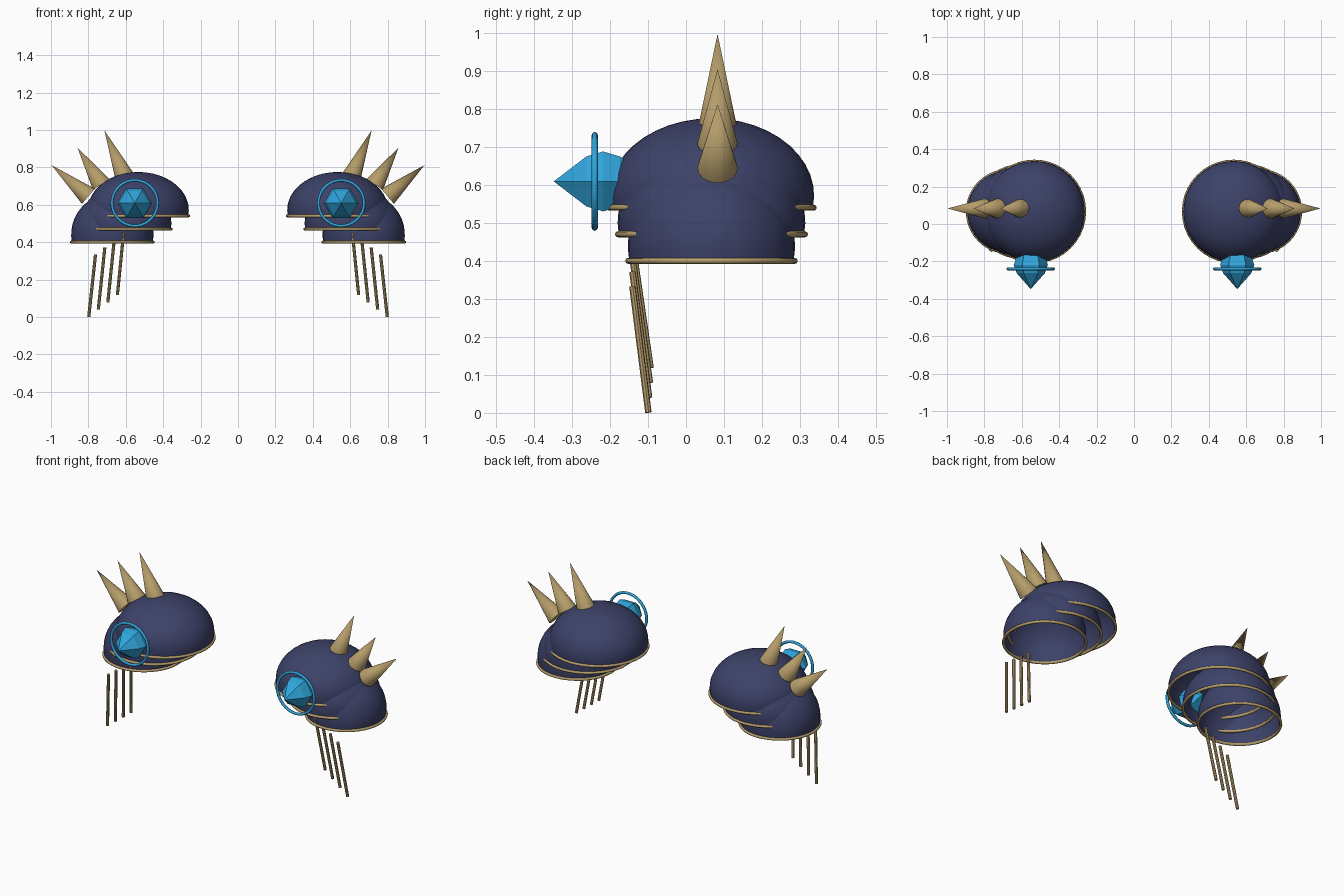
import bpy, bmesh, math
from mathutils import Vector

if "Cube" in bpy.data.objects:
    bpy.data.objects.remove(bpy.data.objects["Cube"])


def material(name, color):
    m = bpy.data.materials.new(name)
    m.diffuse_color = (*color, 1)
    m.use_nodes = True
    m.node_tree.nodes["Principled BSDF"].inputs["Base Color"].default_value = m.diffuse_color
    return m


NAVY = material("navy plate", (0.046, 0.054, 0.140))
GOLD = material("aged gold", (0.46, 0.335, 0.145))
BLUE = material("bright blue", (0.030, 0.38, 0.72))


def lathe(name, profile, segs, mat, smooth=True):
    """Revolve (radius, height) points about local z."""
    bm = bmesh.new()
    rings = []
    for r, h in profile:
        if r < 1e-5:
            rings.append([bm.verts.new((0, 0, h))])
        else:
            rings.append([bm.verts.new((r * math.cos(math.tau * i / segs),
                                        r * math.sin(math.tau * i / segs), h))
                          for i in range(segs)])
    for a, b in zip(rings, rings[1:]):
        for i in range(segs):
            j = (i + 1) % segs
            if len(a) == 1:
                bm.faces.new((a[0], b[j], b[i]))
            elif len(b) == 1:
                bm.faces.new((a[i], a[j], b[0]))
            else:
                bm.faces.new((a[i], a[j], b[j], b[i]))
    bmesh.ops.recalc_face_normals(bm, faces=bm.faces)
    me = bpy.data.meshes.new(name)
    bm.to_mesh(me)
    bm.free()
    me.materials.append(mat)
    me.polygons.foreach_set("use_smooth", [smooth] * len(me.polygons))
    ob = bpy.data.objects.new(name, me)
    bpy.context.collection.objects.link(ob)
    return ob


def aim(ob, start, end):
    """Place the local origin at start with local z pointing to end."""
    ob.location = start
    ob.rotation_euler = (Vector(end) - Vector(start)).to_track_quat('Z', 'Y').to_euler()


def ring(name, loc, major, minor, mat, rot=(0, 0, 0)):
    bpy.ops.mesh.primitive_torus_add(major_radius=major, minor_radius=minor,
                                     major_segments=40, minor_segments=8,
                                     location=loc, rotation=rot)
    ob = bpy.context.object
    ob.name = name
    ob.data.materials.append(mat)
    bpy.ops.object.shade_smooth()


def rod(name, start, end, r0, r1, segs, mat):
    length = (Vector(end) - Vector(start)).length
    ob = lathe(name, [(0, 0), (r0, 0), (r1, length)] + ([(0, length)] if r1 else []), segs, mat)
    aim(ob, start, end)
    bpy.context.view_layer.objects.active = ob
    bpy.ops.object.select_all(action='DESELECT')
    ob.select_set(True)
    bpy.ops.object.shade_smooth_by_angle(angle=math.radians(40))


CY = 0.067  # shell centre depth
# shells: centre x, rim z, radius, equator z, dome height
SHELLS = [("upper", 0.533, 0.54, 0.270, 0.572, 0.203),
          ("middle", 0.603, 0.47, 0.247, 0.502, 0.200),
          ("lower", 0.672, 0.40, 0.220, 0.440, 0.220)]
# spikes: base x, base z, tip x, tip z
SPIKES = [(0.612, 0.762, 0.714, 0.997),
          (0.742, 0.725, 0.858, 0.905),
          (0.815, 0.658, 0.997, 0.812)]

for s, side in ((-1, "left"), (1, "right")):
    # overlapping open shells with rolled rims
    for label, x, z, r, eq, h in SHELLS:
        low = math.asin((z - eq) / h)
        profile = []
        for i in range(13):
            a = low + (math.pi / 2 - low) * i / 12
            profile.append((r * math.cos(a), eq + h * math.sin(a)))
        shell = lathe(f"{side}_{label}_shell", profile, 40, NAVY)
        shell.location = (s * x, CY, 0)
        ring(f"{side}_{label}_rim", (s * x, CY, z), r - 0.001, 0.008, GOLD)

    # spikes, sunk a little into the shells
    for i, (bx, bz, tx, tz) in enumerate(SPIKES):
        base, tip = Vector((s * bx, 0.083, bz)), Vector((s * tx, 0.083, tz))
        start = base - (tip - base).normalized() * 0.02
        rod(f"{side}_spike_{i + 1}", start, tip, 0.053, 0, 16, GOLD)

    # faceted gem and the ring around it
    gem = lathe(f"{side}_gem",
                [(0, -0.13), (0.076, -0.044), (0.091, 0), (0.076, 0.044), (0, 0.13)],
                6, BLUE, False)
    gem.location = (s * 0.552, -0.218, 0.609)
    gem.rotation_euler = (math.pi / 2, 0, 0)
    ring(f"{side}_gem_ring", (s * 0.552, -0.24, 0.609), 0.122, 0.008, BLUE,
         (math.pi / 2, 0, 0))

    # hanging rods
    for i in range(4):
        top = (s * (0.762 - 0.05 * i), -0.141, 0.333 + 0.038 * i)
        bottom = (s * (0.798 - 0.051 * i), -0.099 + 0.002 * i, 0.001 + 0.039 * i)
        rod(f"{side}_hanging_rod_{i + 1}", top, bottom, 0.0085, 0.0085, 8, GOLD)
